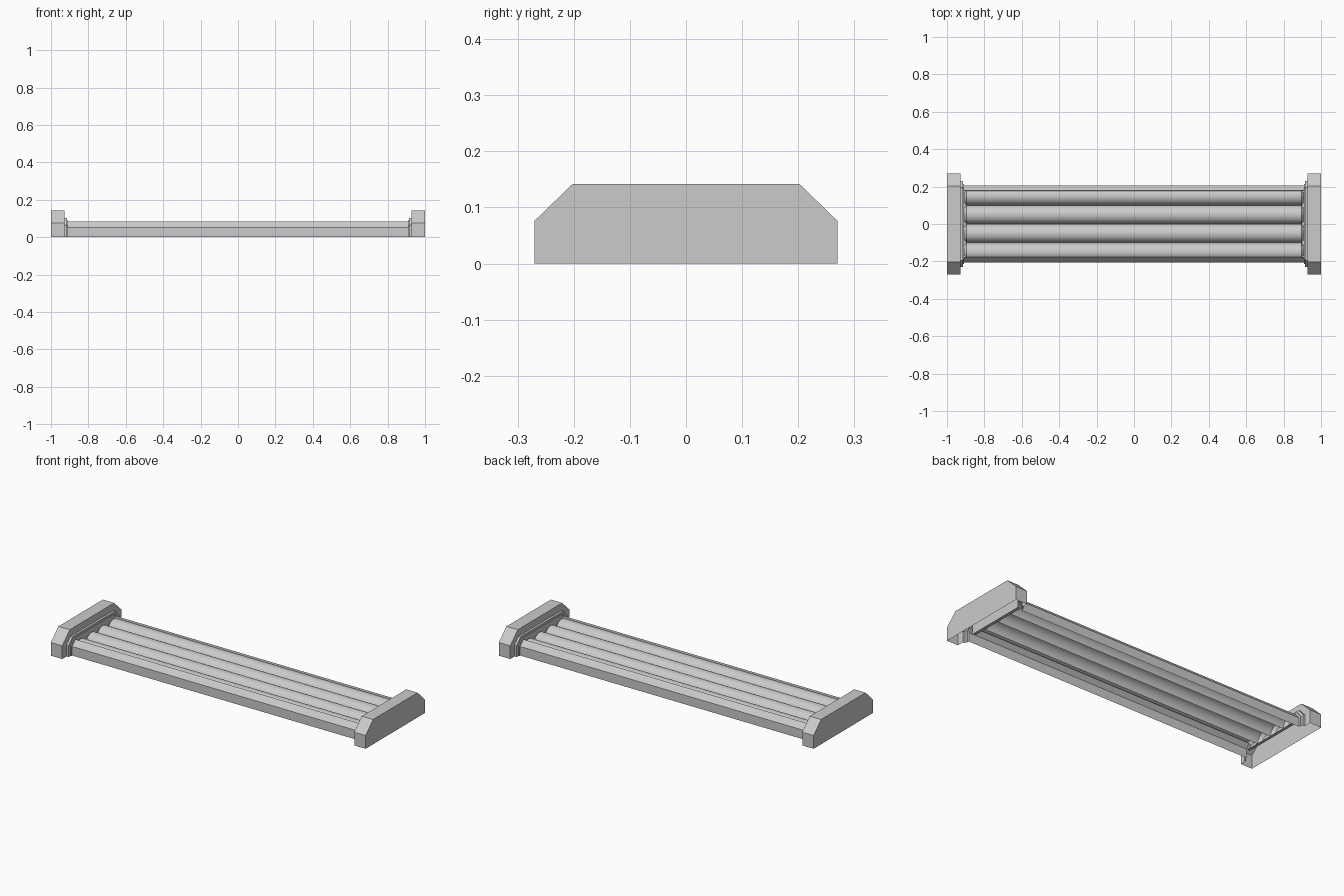
import bpy, bmesh, math

old = bpy.data.objects.get("Cube")
if old:
    bpy.data.objects.remove(old, do_unlink=True)

grey = bpy.data.materials.new("light_grey")
grey.use_nodes = True
color = (0.6, 0.6, 0.6, 1)
grey.diffuse_color = color
grey.node_tree.nodes["Principled BSDF"].inputs["Base Color"].default_value = color


def loft(name, sections, fill_first=False, smooth=False):
    """Skin a row of open sections, each a list of (x, y, z) points."""
    bm = bmesh.new()
    rows = [[bm.verts.new(p) for p in s] for s in sections]
    for a, b in zip(rows, rows[1:]):
        for i in range(len(a) - 1):
            bm.faces.new((a[i], a[i + 1], b[i + 1], b[i]))
    if fill_first:
        bm.faces.new(rows[0][::-1])
    bm.normal_update()
    # Single-skin panels should face up or outward
    if sum(f.normal.z * f.calc_area() for f in bm.faces) < 0:
        bmesh.ops.reverse_faces(bm, faces=bm.faces[:])
    mesh = bpy.data.meshes.new(name)
    bm.to_mesh(mesh)
    bm.free()
    mesh.materials.append(grey)
    obj = bpy.data.objects.new(name, mesh)
    bpy.context.collection.objects.link(obj)
    if smooth:
        bpy.ops.object.select_all(action="DESELECT")
        obj.select_set(True)
        bpy.context.view_layer.objects.active = obj
        bpy.ops.object.shade_smooth_by_angle(angle=math.radians(25))
    return obj


def arch(x, half, shoulder, flat, top):
    """Chamfered arch across y, open underneath."""
    side = [(half, 0), (half, shoulder), (flat, top)]
    return [(x, -y, z) for y, z in side] + [(x, y, z) for y, z in side[::-1]]


RAIL_Y, LIP_Y, RAIL_Z = 0.205, 0.178, 0.083
BASE_Z, RADIUS, END_X = 0.03, 0.05, 0.91

for side, sx in (("left", 1), ("right", -1)):
    # Hollow end cap with a stepped collar
    cap = (0.27, 0.076, 0.202, 0.142)
    collar = (0.23, 0.065, 0.195, 0.102)
    inner = (0.215, 0.058, 0.186, 0.092)
    loft(side + "_end_cap", [
        arch(sx, *cap), arch(sx * 0.928, *cap),
        arch(sx * 0.928, *collar), arch(sx * 0.915, *collar),
        arch(sx * 0.915, *inner), arch(sx * END_X, *inner),
        arch(sx * END_X, RAIL_Y, 0.052, LIP_Y, RAIL_Z)], fill_first=True)

    # Wall and ledge behind the tapered tube ends
    loft(side + "_end_wall", [
        [(sx * x, -LIP_Y, z), (sx * x, LIP_Y, z)]
        for x, z in ((END_X, RAIL_Z), (END_X, BASE_Z), (0.893, BASE_Z))])

# Long chamfered rails with a small inner lip
for side, sy in (("front", -1), ("back", 1)):
    profile = [(RAIL_Y, 0), (RAIL_Y, 0.052), (LIP_Y, RAIL_Z), (LIP_Y - 0.002, 0.07)]
    loft(side + "_rail", [[(x, sy * y, z) for y, z in profile]
                          for x in (-END_X, END_X)])

# Four rounded tubes, tapered at both ends
for n in range(4):
    cy = (n - 1.5) * 2 * RADIUS
    cut = math.acos((LIP_Y - 3 * RADIUS) / RADIUS)
    start = cut if n == 3 else 0
    stop = math.pi - cut if n == 0 else math.pi
    angles = [start + (stop - start) * i / 16 for i in range(17)]
    sections = []
    for x, r in ((-END_X, 0.032), (-0.895, RADIUS), (0.895, RADIUS), (END_X, 0.032)):
        sections.append([(x, cy + r * math.cos(a), BASE_Z + r * math.sin(a))
                         for a in angles])
    loft(f"tube_{n + 1}", sections, smooth=True)
